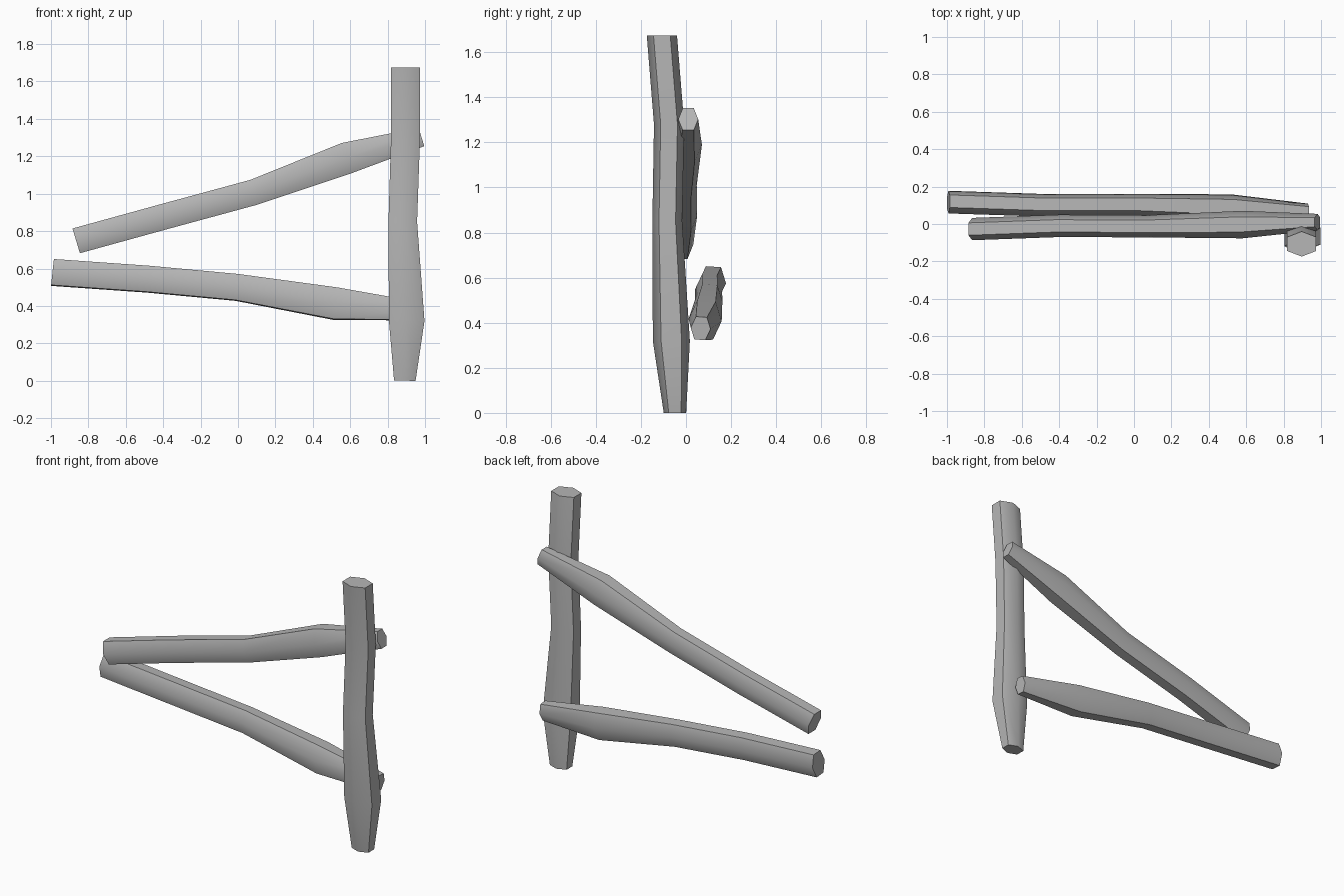
import bpy, bmesh, math
from mathutils import Vector

if "Cube" in bpy.data.objects:
    bpy.data.objects.remove(bpy.data.objects["Cube"])

# Flattened six-sided section: (across the log, in depth), in units of half width
SECTION = [(0, .865), (1, .48), (1, -.48), (0, -.865), (-1, -.48), (-1, .48)]

wood = bpy.data.materials.new("dark_grey")
wood.diffuse_color = (.47, .47, .47, 1)
wood.use_nodes = True
wood.node_tree.nodes["Principled BSDF"].inputs["Base Color"].default_value = wood.diffuse_color


def log(name, rings, roll=0):
    """Loft a rough-hewn log through rings of (centre x, y, z, half width)."""
    axis = Vector(rings[-1][:3]) - Vector(rings[0][:3])
    axis.y = 0
    axis.normalize()
    u = Vector((axis.z, 0, -axis.x))
    v = Vector((0, 1, 0))
    c, s = math.cos(roll), math.sin(roll)
    u, v = u * c + v * s, v * c - u * s

    bm = bmesh.new()
    loops = [[bm.verts.new(Vector(r[:3]) + (u * a + v * b) * r[3]) for a, b in SECTION]
             for r in rings]
    for lo, hi in zip(loops, loops[1:]):
        for i in range(6):
            j = (i + 1) % 6
            bm.faces.new((lo[i], lo[j], hi[j], hi[i]))
    bm.faces.new(loops[0])
    bm.faces.new(loops[-1])
    bmesh.ops.recalc_face_normals(bm, faces=bm.faces)

    mesh = bpy.data.meshes.new(name)
    bm.to_mesh(mesh)
    bm.free()
    mesh.materials.append(wood)
    obj = bpy.data.objects.new(name, mesh)
    bpy.context.collection.objects.link(obj)
    bpy.ops.object.select_all(action='DESELECT')
    obj.select_set(True)
    bpy.context.view_layer.objects.active = obj
    bpy.ops.object.shade_smooth_by_angle(angle=math.radians(50))
    return obj


# Upright post, narrow at the foot
log("post", [(.892, -.049, 0, .0575), (.902, -.065, .32, .095), (.881, -.083, .85, .0765),
             (.895, -.075, 1.28, .0775), (.8965, -.107, 1.675, .0775)])

# Sloping upper rail
log("upper_rail", [(.981, .010, 1.303, .051), (.580, -.003, 1.190, .085),
                   (.086, -.012, 1.008, .069), (-.400, -.010, .876, .069),
                   (-.865, -.027, .748, .069)])

# Lower rail, set behind the upper one and rolled slightly
log("lower_rail", [(.930, .065, .375, .051), (.521, .085, .412, .085),
                   (-.006, .101, .499, .070), (-.480, .100, .543, .070),
                   (-.992, .117, .579, .070)], roll=math.radians(4))
